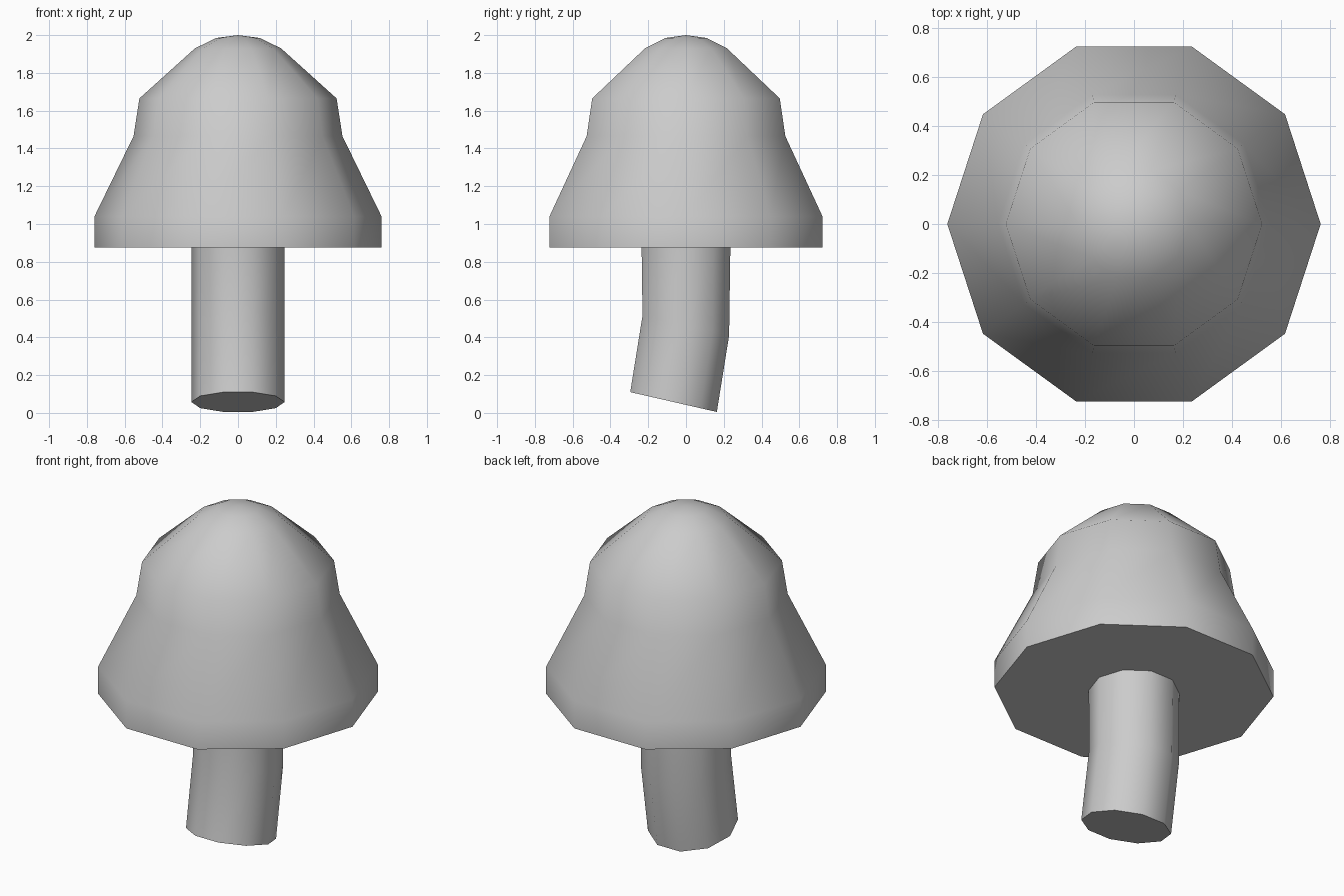
import bpy, bmesh
from math import cos, sin, pi, radians
from mathutils import Vector

if "Cube" in bpy.data.objects:
    bpy.data.objects.remove(bpy.data.objects["Cube"])

SIDES = 10


def loft(name, rings, apex=None, smooth=40):
    """Skin a stack of ten-sided rings: (centre_y, centre_z, x_radius, y_radius, tilt_z)."""
    bm = bmesh.new()
    loops = []
    for cy, cz, rx, ry, tilt in rings:
        loops.append([bm.verts.new((rx * cos(a), cy + ry * sin(a), cz + tilt * sin(a)))
                      for a in (2 * pi * i / SIDES for i in range(SIDES))])
    for low, high in zip(loops, loops[1:]):
        for i in range(SIDES):
            j = (i + 1) % SIDES
            bm.faces.new((low[i], low[j], high[j], high[i]))
    bm.faces.new(loops[0][::-1])
    if apex:
        tip = bm.verts.new(Vector(apex))
        for i in range(SIDES):
            bm.faces.new((loops[-1][i], loops[-1][(i + 1) % SIDES], tip))
    else:
        bm.faces.new(loops[-1])
    bmesh.ops.recalc_face_normals(bm, faces=bm.faces)
    mesh = bpy.data.meshes.new(name)
    bm.to_mesh(mesh)
    bm.free()
    obj = bpy.data.objects.new(name, mesh)
    bpy.context.collection.objects.link(obj)
    bpy.ops.object.select_all(action='DESELECT')
    obj.select_set(True)
    bpy.context.view_layer.objects.active = obj
    bpy.ops.object.shade_smooth_by_angle(angle=radians(smooth))
    return obj


# Cap: stepped dome with a shallow tip
cap_profile = [(0.76, 0.875), (0.76, 1.04), (0.553, 1.465),
               (0.522, 1.665), (0.228, 1.93), (0.115, 1.985)]
loft("mushroom_cap", [(0, z, r, r, 0) for r, z in cap_profile], apex=(0, 0, 2.0))

# Stem: bent tube with a slanted foot
loft("mushroom_stem", [(-0.066, 0.0575, 0.247, 0.241, -0.0552),
                       (-0.001, 0.4625, 0.247, 0.241, -0.0552),
                       (0, 0.875, 0.247, 0.247, 0)])
